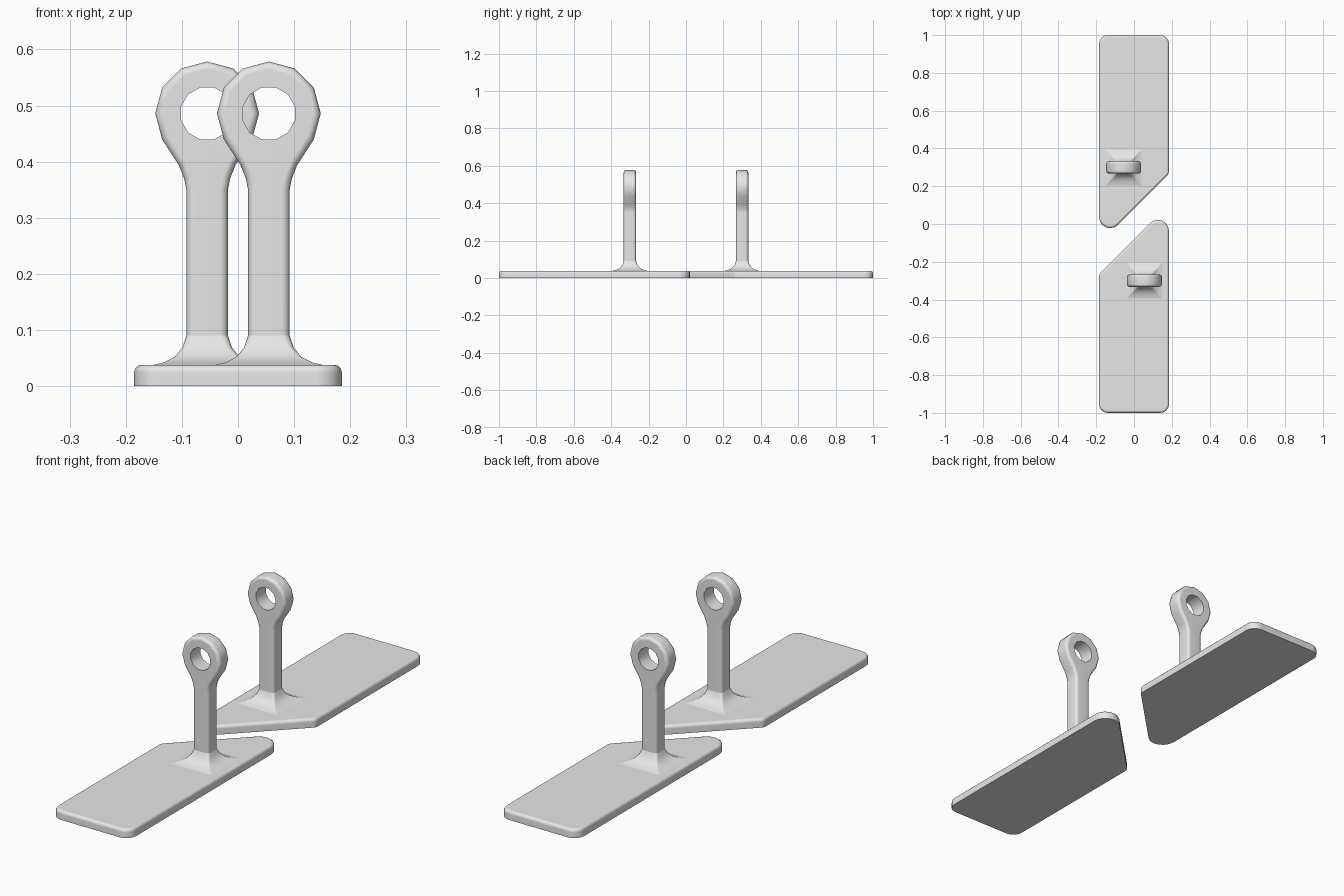
import bpy, bmesh
from math import sin, cos, pi, radians

cube = bpy.data.objects.get("Cube")
if cube:
    bpy.data.objects.remove(cube)

grey = bpy.data.materials.new("plain grey")
grey.use_nodes = True
grey.diffuse_color = (0.8, 0.8, 0.8, 1)
grey.node_tree.nodes["Principled BSDF"].inputs["Base Color"].default_value = (0.8, 0.8, 0.8, 1)

PLATE_TOP, HALF_THICK, ROUND = 0.038, 0.033, 0.013
STEM_HALF, STEM_BASE = 0.037, 0.09
RING_Z, RING_R, HOLE_R = 0.486, 0.0925, 0.048


def arc(cx, cy, r, start, end, steps):
    angles = [radians(start + (end - start) * i / steps) for i in range(steps + 1)]
    return [(cx + r * cos(a), cy + r * sin(a)) for a in angles]


def make_mesh(name, bm, angle=50):
    bmesh.ops.recalc_face_normals(bm, faces=bm.faces)
    mesh = bpy.data.meshes.new(name)
    bm.to_mesh(mesh)
    bm.free()
    mesh.materials.append(grey)
    mesh.shade_smooth()
    mesh.set_sharp_from_angle(angle=radians(angle))
    return mesh


def place_pair(name, mesh, x, y, mirror=False):
    """Put one copy in the front half and one, turned half round, in the back."""
    for side, sign, turn in (("front", 1, 0), ("back", -1, pi)):
        ob = bpy.data.objects.new(f"{side}_{name}", mesh)
        ob.location = (sign * x, sign * y, 0)
        ob.rotation_euler.z = turn
        bpy.context.collection.objects.link(ob)
        if mirror:
            mod = ob.modifiers.new("mirror", 'MIRROR')
            mod.use_clip = True
        weighted = ob.modifiers.new("weighted normals", 'WEIGHTED_NORMAL')
        weighted.keep_sharp = True


def base_plate():
    """Flat plate with rounded corners and one slanted end."""
    outline = (arc(-0.14, -0.955, 0.045, 180, 270, 4)
               + arc(0.14, -0.955, 0.045, 270, 360, 4)
               + arc(0.126, -0.037, 0.059, 0, 135, 6)
               + arc(-0.155, -0.277, 0.03, 135, 180, 2))
    bm = bmesh.new()
    bottom = bm.faces.new([bm.verts.new((x, y, 0)) for x, y in outline])
    out = bmesh.ops.extrude_face_region(bm, geom=[bottom], use_keep_orig=True)
    top = [v for v in out["geom"] if isinstance(v, bmesh.types.BMVert)]
    bmesh.ops.translate(bm, verts=top, vec=(0, 0, PLATE_TOP))
    rim = [e for e in bm.edges if all(v.co.z > 0.01 for v in e.verts)]
    bmesh.ops.bevel(bm, geom=rim, offset=ROUND, segments=3, profile=0.5, affect='EDGES')
    return make_mesh("base_plate", bm)


def stem_and_ring():
    """Right half of the eye-ended stem, to be mirrored."""
    side = [(0, STEM_BASE), (STEM_HALF, STEM_BASE), (STEM_HALF, 0.35),
            (0.041, 0.37), (0.05, 0.393)]
    ring = arc(0, RING_Z, RING_R, -30, 90, 4)
    flat = HOLE_R * cos(radians(15))
    hole = ([(0, RING_Z + flat)] + arc(0, RING_Z, HOLE_R, 75, -75, 5)
            + [(0, RING_Z - flat)])
    bm = bmesh.new()
    face = bm.faces.new([bm.verts.new((x, -HALF_THICK, z)) for x, z in side + ring + hole])
    out = bmesh.ops.extrude_face_region(bm, geom=[face], use_keep_orig=True)
    moved = [v for v in out["geom"] if isinstance(v, bmesh.types.BMVert)]
    bmesh.ops.translate(bm, verts=moved, vec=(0, 2 * HALF_THICK, 0))

    def is_outer_rim(e):
        a, b = (v.co for v in e.verts)
        mid = (a + b) / 2
        in_hole = mid.x ** 2 + (mid.z - RING_Z) ** 2 < (HOLE_R + 0.005) ** 2
        return (abs(a.y - b.y) < 1e-4 and mid.x > 1e-4
                and mid.z > STEM_BASE + 1e-3 and not in_hole)

    bmesh.ops.bevel(bm, geom=[e for e in bm.edges if is_outer_rim(e)], offset=ROUND,
                    segments=2, profile=0.5, affect='EDGES')
    # Open the mirror plane and the foot
    inner = [f for f in bm.faces if all(v.co.x < 1e-4 for v in f.verts)
             or all(v.co.z < STEM_BASE + 1e-4 for v in f.verts)]
    bmesh.ops.delete(bm, geom=inner, context='FACES')
    return make_mesh("stem_and_ring", bm)


def flared_foot():
    """Square flare that blends the stem into the plate."""
    levels = [(0.0375, 0.098, 0.098, 0.002), (0.042, 0.078, 0.077, 0.003),
              (0.052, 0.058, 0.056, 0.006), (0.069, 0.044, 0.041, 0.01),
              (STEM_BASE, STEM_HALF, HALF_THICK, ROUND)]
    bm = bmesh.new()
    rows = []
    for z, hx, hy, r in levels:
        section = []
        for i, (sx, sy) in enumerate(((1, 1), (-1, 1), (-1, -1), (1, -1))):
            section += arc(sx * (hx - r), sy * (hy - r), r, 90 * i, 90 * i + 90, 2)
        rows.append([bm.verts.new((x, y, z)) for x, y in section])
    for low, high in zip(rows, rows[1:]):
        for i in range(len(low)):
            j = (i + 1) % len(low)
            bm.faces.new((low[i], low[j], high[j], high[i]))
    return make_mesh("flared_foot", bm, 60)


place_pair("base_plate", base_plate(), 0, 0)
place_pair("stem_and_ring", stem_and_ring(), 0.055, -0.3, mirror=True)
place_pair("flared_foot", flared_foot(), 0.055, -0.3)
